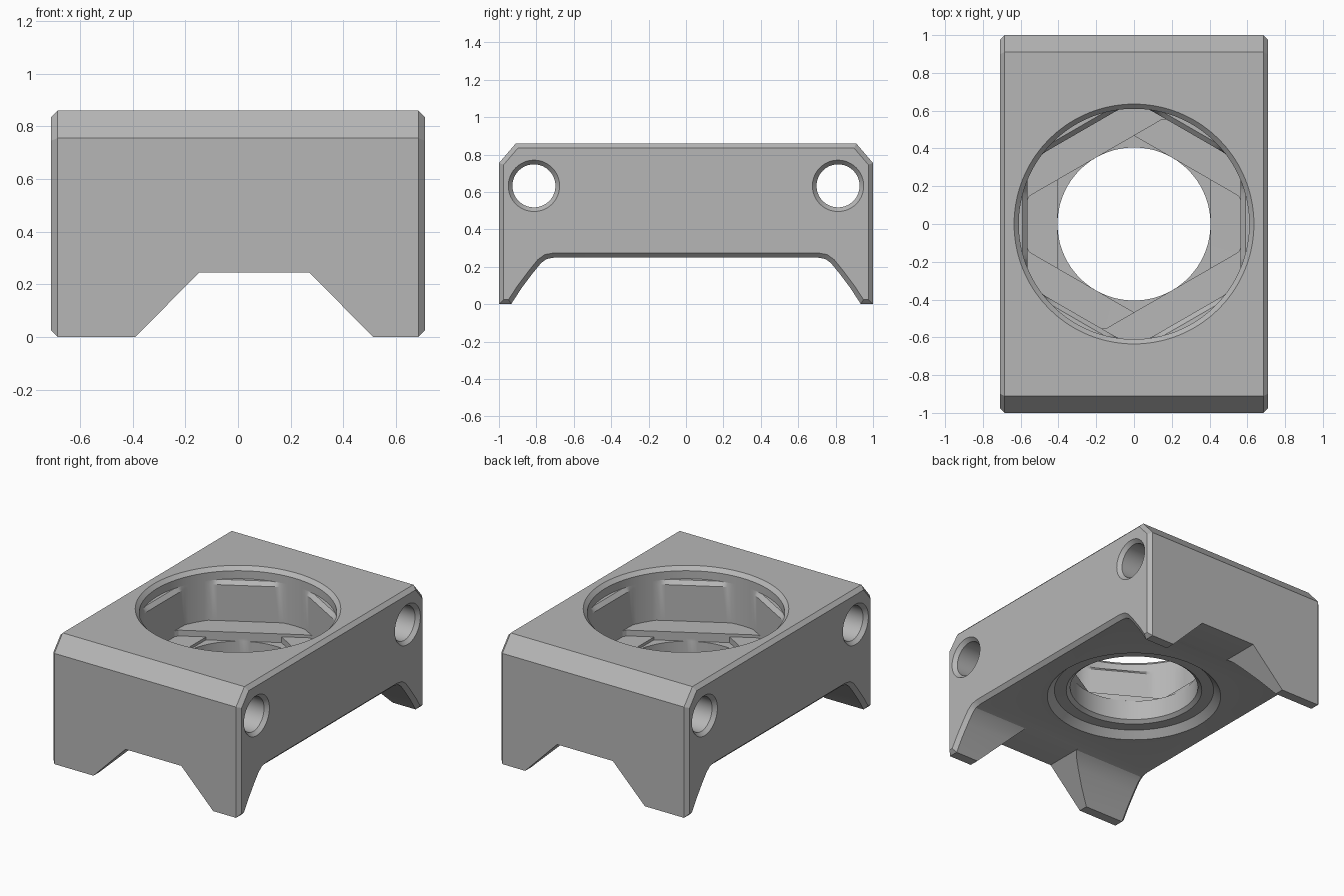
import bpy, bmesh, math
from mathutils import Matrix

if "Cube" in bpy.data.objects:
    bpy.data.objects.remove(bpy.data.objects["Cube"], do_unlink=True)

SEG = 144
STEP = 0.0006

grey = bpy.data.materials.new("plain grey")
grey.use_nodes = True
grey.diffuse_color = (0.47, 0.47, 0.47, 1)
grey.node_tree.nodes["Principled BSDF"].inputs["Base Color"].default_value = grey.diffuse_color


def finish(bm, name):
    bmesh.ops.recalc_face_normals(bm, faces=bm.faces)
    mesh = bpy.data.meshes.new(name)
    bm.to_mesh(mesh)
    bm.free()
    mesh.materials.append(grey)
    ob = bpy.data.objects.new(name, mesh)
    bpy.context.collection.objects.link(ob)
    return ob


def prism(name, outline, axis, half, chamfer=0):
    """Extrude an outline both ways along x or y, with optional chamfered ends."""
    bm = bmesh.new()
    place = (lambda a, b, d: (d, a, b)) if axis == "x" else (lambda a, b, d: (a, d, b))
    ends = [[bm.verts.new(place(a, b, d)) for a, b in outline] for d in (-half, half)]
    caps = [bm.faces.new(e) for e in ends]
    n = len(outline)
    for i in range(n):
        j = (i + 1) % n
        bm.faces.new((ends[0][i], ends[0][j], ends[1][j], ends[1][i]))
    bmesh.ops.recalc_face_normals(bm, faces=bm.faces)
    if chamfer:
        rim = [e for c in caps for e in c.edges]
        bmesh.ops.bevel(bm, geom=rim, offset=chamfer, offset_type="OFFSET",
                        segments=1, affect="EDGES", clamp_overlap=False)
    return finish(bm, name)


def loft(name, rings, matrix=Matrix()):
    """Stack rings of (height, circle radius, flats); flats are (apothem, degrees)."""
    bm = bmesh.new()
    loops = []
    for z, radius, flats in rings:
        loop = []
        for i in range(SEG):
            t = math.tau * i / SEG
            r = radius
            for apothem, deg in flats:
                c = abs(math.cos(t - math.radians(deg)))
                if c > 0.01:
                    r = min(r, apothem / c)
            loop.append(bm.verts.new((r * math.cos(t), r * math.sin(t), z)))
        loops.append(loop)
    for low, high in zip(loops, loops[1:]):
        for i in range(SEG):
            j = (i + 1) % SEG
            bm.faces.new((low[i], low[j], high[j], high[i]))
    bm.faces.new(loops[0])
    bm.faces.new(loops[-1])
    bm.transform(matrix)
    return finish(bm, name)


def cut(target, cutter):
    mod = target.modifiers.new("cut", "BOOLEAN")
    mod.operation = "DIFFERENCE"
    mod.solver = "EXACT"
    mod.object = cutter
    bpy.context.view_layer.objects.active = target
    bpy.ops.object.modifier_apply(modifier=mod.name)
    bpy.data.objects.remove(cutter, do_unlink=True)


# Block with chamfered top edges and curved legs, from a mirrored half outline
half = [(0.91, 0.86), (1, 0.755), (1, 0), (0.935, 0), (0.88, 0.085),
        (0.82, 0.165), (0.775, 0.22), (0.745, 0.242), (0.70, 0.25)]
outline = half + [(-y, z) for y, z in reversed(half)]
block = prism("clamp_block", outline, "x", 0.71, chamfer=0.025)

# Sloped notch between the legs
notch = [(-0.49, -0.1), (-0.39, 0), (-0.148, 0.244), (0.272, 0.244), (0.513, 0), (0.613, -0.1)]
cut(block, prism("notch_cutter", notch, "y", 1.2))

# Underside recess, bore, stepped floor, hexagonal pocket and round rim
strips = [(0.405, 120), (0.405, 60), (0.405, 0)]
hexagon = [(0.565, a) for a in (0, 60, 120)]
wide_hexagon = [(0.59, a) for a in (0, 60, 120)]
rings = [(0.2, 0.60, []), (0.25, 0.55, []), (0.295, 0.505, []),
         (0.295 + STEP, 0.43, []), (0.315, 0.405, []), (0.45, 0.405, [])]
z = 0.45
for count in (3, 2, 1):
    flats = hexagon + strips[:count]
    rings += [(z + STEP, 0.61, flats), (z + 0.02, 0.61, flats)]
    z += 0.02
rings += [(z + STEP, 0.61, hexagon), (0.755, 0.61, hexagon), (0.78, 0.61, wide_hexagon),
          (0.78 + STEP, 0.61, []), (0.835, 0.61, []), (0.86, 0.635, []), (0.9, 0.675, [])]
cut(block, loft("pocket_cutter", rings))

# Chamfered cross holes near both ends
for y in (-0.813, 0.813):
    hole = [(-0.73, 0.155, []), (-0.685, 0.115, []), (0.685, 0.115, []), (0.73, 0.155, [])]
    place = Matrix.Translation((0, y, 0.633)) @ Matrix.Rotation(math.pi / 2, 4, "Y")
    cut(block, loft("hole_cutter", hole, place))

# Smooth the round walls, keep edges crisp
bpy.ops.object.select_all(action="DESELECT")
block.select_set(True)
bpy.context.view_layer.objects.active = block
bpy.ops.object.shade_smooth_by_angle(angle=math.radians(25))
